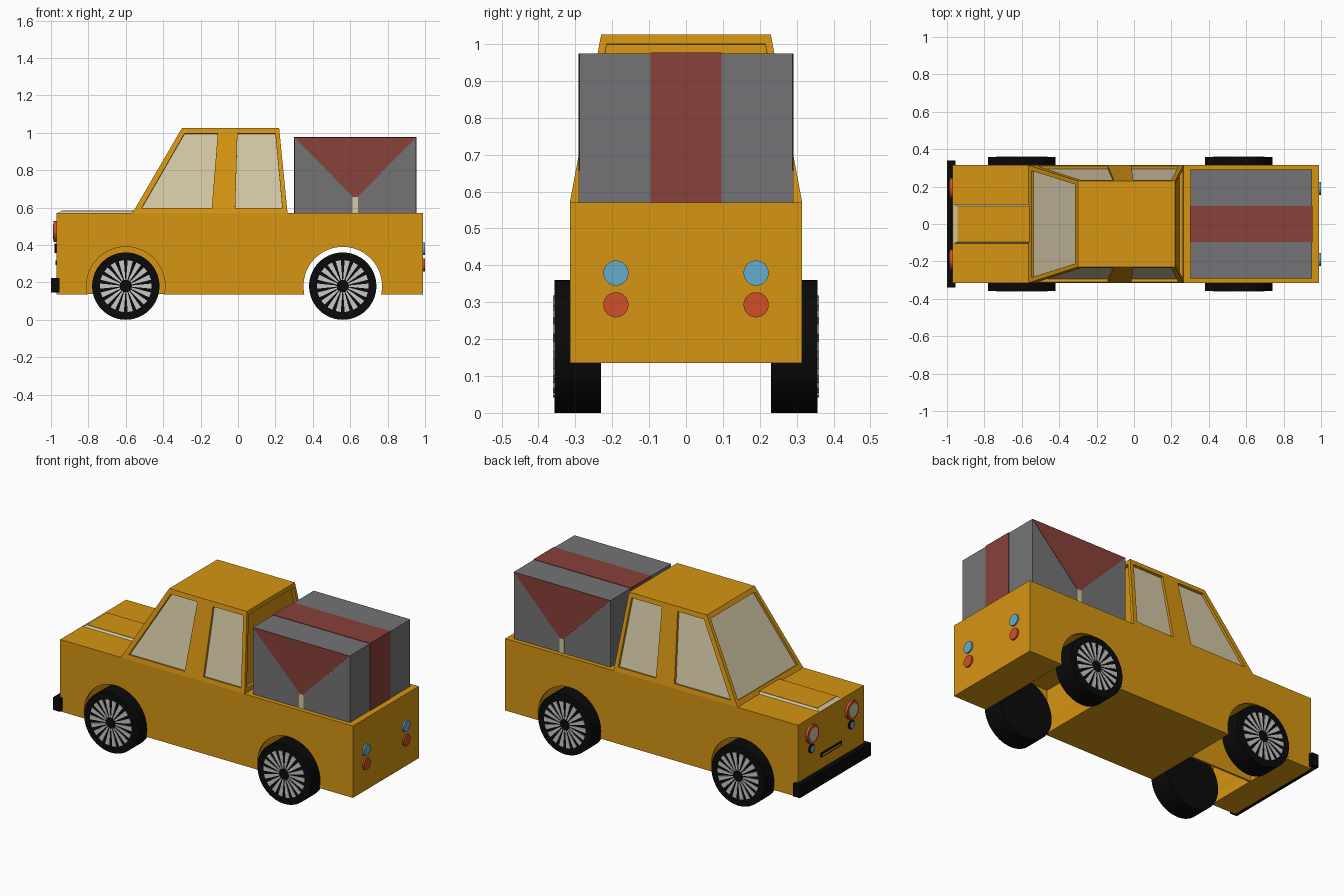
import bpy, bmesh, math
from mathutils import Vector, Matrix

if "Cube" in bpy.data.objects:
    bpy.data.objects.remove(bpy.data.objects["Cube"])

def material(name, r, g, b):
    m = bpy.data.materials.new(name)
    m.diffuse_color = (r, g, b, 1)
    m.use_nodes = True
    m.node_tree.nodes["Principled BSDF"].inputs["Base Color"].default_value = m.diffuse_color
    return m

ORANGE = material("orange paint", .67, .30, .006)
BLACK = material("black rubber", .003, .003, .003)
GLASS = material("cream glass", .66, .58, .38)
GRAY = material("gray crate", .175, .175, .18)
MAROON = material("dark red stripe", .25, .052, .042)
RED = material("red lamp", .62, .08, .02)
BLUE = material("blue lamp", .13, .42, .62)
SILVER = material("silver spokes", .58, .58, .57)

def finish(name, bm, mat):
    bmesh.ops.recalc_face_normals(bm, faces=bm.faces[:])
    me = bpy.data.meshes.new(name)
    bm.to_mesh(me)
    bm.free()
    me.materials.append(mat)
    ob = bpy.data.objects.new(name, me)
    bpy.context.collection.objects.link(ob)
    return ob

def loft(name, a, b, mat):
    """Solid between two matching polygons."""
    bm = bmesh.new()
    va = [bm.verts.new(p) for p in a]
    vb = [bm.verts.new(p) for p in b]
    bm.faces.new(va)
    bm.faces.new(vb[::-1])
    n = len(va)
    for i in range(n):
        bm.faces.new((va[i], vb[i], vb[(i + 1) % n], va[(i + 1) % n]))
    return finish(name, bm, mat)

def rect(x0, x1, y0, y1, z):
    return [(x0, y0, z), (x1, y0, z), (x1, y1, z), (x0, y1, z)]

def box(name, x0, x1, y0, y1, z0, z1, mat):
    return loft(name, rect(x0, x1, y0, y1, z0), rect(x0, x1, y0, y1, z1), mat)

def plate(name, pts, normal, d0, d1, mat):
    """Flat polygon thickened from d0 to d1 along its normal."""
    pts = [Vector(p) for p in pts]
    return loft(name, [p + normal * d0 for p in pts], [p + normal * d1 for p in pts], mat)

def cylinder(name, axis, c, r, depth, mat, seg=48):
    bm = bmesh.new()
    bmesh.ops.create_cone(bm, cap_ends=True, segments=seg, radius1=r, radius2=r, depth=depth)
    rot = Matrix.Rotation(math.pi / 2, 4, 'X' if axis == 'y' else 'Y')
    bmesh.ops.transform(bm, matrix=Matrix.Translation(c) @ rot, verts=bm.verts[:])
    ob = finish(name, bm, mat)
    for p in ob.data.polygons:
        p.use_smooth = len(p.vertices) == 4
    return ob

def cut(target, cutter):
    cutter.hide_render = True
    m = target.modifiers.new("cut", 'BOOLEAN')
    m.object, m.operation, m.solver = cutter, 'DIFFERENCE', 'EXACT'
    bpy.context.view_layer.objects.active = target
    bpy.ops.object.modifier_apply(modifier=m.name)
    bpy.data.objects.remove(cutter)

# lower body with wheel wells and arches
body = box("body", -.97, .99, -.315, .315, .135, .57, ORANGE)
AXLES = (-.6, .56)
for x in AXLES:
    cut(body, box("well_cutter", x - .206, x + .206, -.3, .3, .05, .4, ORANGE))
    cut(body, cylinder("arch_cutter", 'y', (x, 0, .18), .21, .9, ORANGE, 64))
box("front_well_divider", -.81, -.39, -.006, .006, .137, .402, ORANGE)

# cabin: tapered block
Z0, Z1 = .57, 1.025
cabin = loft("cabin",
             [(-.565, -.315, Z0), (.265, -.315, Z0), (.265, .315, Z0), (-.565, .315, Z0)],
             [(-.3, -.23, Z1), (.22, -.23, Z1), (.22, .23, Z1), (-.3, .23, Z1)], ORANGE)

def t(z):
    return (z - Z0) / (Z1 - Z0)

def window(name, pts, normal, glass=True):
    normal = Vector(normal).normalized()
    cut(cabin, plate("window_cutter", pts, normal, .03, -.02, ORANGE))
    if glass:
        plate(name, pts, normal, -.023, -.015, GLASS)

SIDE = {"front_side_window": [(-.515, .597), (-.285, .997), (-.108, .997), (-.14, .597)],
        "rear_side_window": [(-.015, .597), (-.003, .997), (.2, .997), (.237, .597)]}
for s in (-1, 1):
    for name, pts in SIDE.items():
        window(name, [(x, s * (.315 - .085 * t(z)), z) for x, z in pts],
               (0, s * (Z1 - Z0), .085))

def end_points(x0, dx, zs, ys):
    return [(x0 + dx * t(z), y, z) for z, y in
            ((zs[0], -ys[0]), (zs[0], ys[0]), (zs[1], ys[1]), (zs[1], -ys[1]))]

window("windscreen", end_points(-.565, .265, (.597, 1.0), (.285, .212)), (-.455, 0, .265))
window("rear_recess", end_points(.265, -.045, (.597, 1.0), (.29, .215)), (.455, 0, .045), False)

# raised bonnet panel with cream bevel
loft("bonnet_trim", rect(-.967, -.563, -.106, .106, .569), rect(-.945, -.563, -.096, .096, .581), GLASS)
box("bonnet_panel", -.945, -.555, -.095, .095, .575, .583, ORANGE)

# bumper and grille slot
box("front_bumper", -1.0, -.955, -.34, .34, .145, .222, BLACK)
box("grille_slot", -.975, -.96, -.1, .1, .292, .318, BLACK)
box("grille_bar", -.977, -.96, -.088, .088, .299, .309, ORANGE)

# lamps
for s in (-1, 1):
    y = s * .19
    cylinder("headlight_ring", 'x', (-.975, y, .472), .055, .022, RED)
    cylinder("headlight_lens", 'x', (-.978, y, .472), .041, .022, GLASS)
    cylinder("small_front_lamp_rim", 'x', (-.972, y, .382), .026, .016, BLACK, 32)
    cylinder("small_front_lamp", 'x', (-.974, y, .382), .02, .016, BLUE, 32)
    cylinder("upper_tail_lamp", 'x', (.99, y, .379), .034, .018, BLUE)
    cylinder("lower_tail_lamp", 'x', (.99, y, .293), .034, .018, RED)

# cargo crate with painted stripes
box("cargo_crate", .303, .951, -.289, .289, .45, .974, GRAY)
box("crate_top_stripe", .303, .951, -.096, .096, .97, .977, MAROON)
for x in (.303, .951):
    box("crate_end_stripe", x - .003, x + .003, -.096, .096, .56, .976, MAROON)
for s in (-1, 1):
    n = Vector((0, s, 0))
    plate("crate_side_triangle", [(.303, s * .289, .974), (.951, s * .289, .974), (.627, s * .289, .645)],
          n, -.003, .002, MAROON)
    plate("crate_side_strap", [(.612, s * .289, .56), (.642, s * .289, .56),
                               (.642, s * .289, .657), (.612, s * .289, .657)], n, -.003, .003, GLASS)

# wheels: black tyre with flared silver spokes
SPOKES = 18
for x in AXLES:
    for s in (-1, 1):
        cylinder("tyre", 'y', (x, s * .294, .18), .18, .126, BLACK, 56)
        bm = bmesh.new()
        for k in range(SPOKES):
            a = 2 * math.pi * k / SPOKES
            u, v = Vector((math.cos(a), 0, math.sin(a))), Vector((-math.sin(a), 0, math.cos(a)))
            c = Vector((x, 0, .18))
            flat = [c + u * .033 - v * .0035, c + u * .138 - v * .014,
                    c + u * .138 + v * .014, c + u * .033 + v * .0035]
            lo = [bm.verts.new(p + Vector((0, s * .354, 0))) for p in flat]
            hi = [bm.verts.new(p + Vector((0, s * .36, 0))) for p in flat]
            bm.faces.new(lo)
            bm.faces.new(hi)
            for i in range(4):
                j = (i + 1) % 4
                bm.faces.new((lo[i], lo[j], hi[j], hi[i]))
        finish("wheel_spokes", bm, SILVER)
